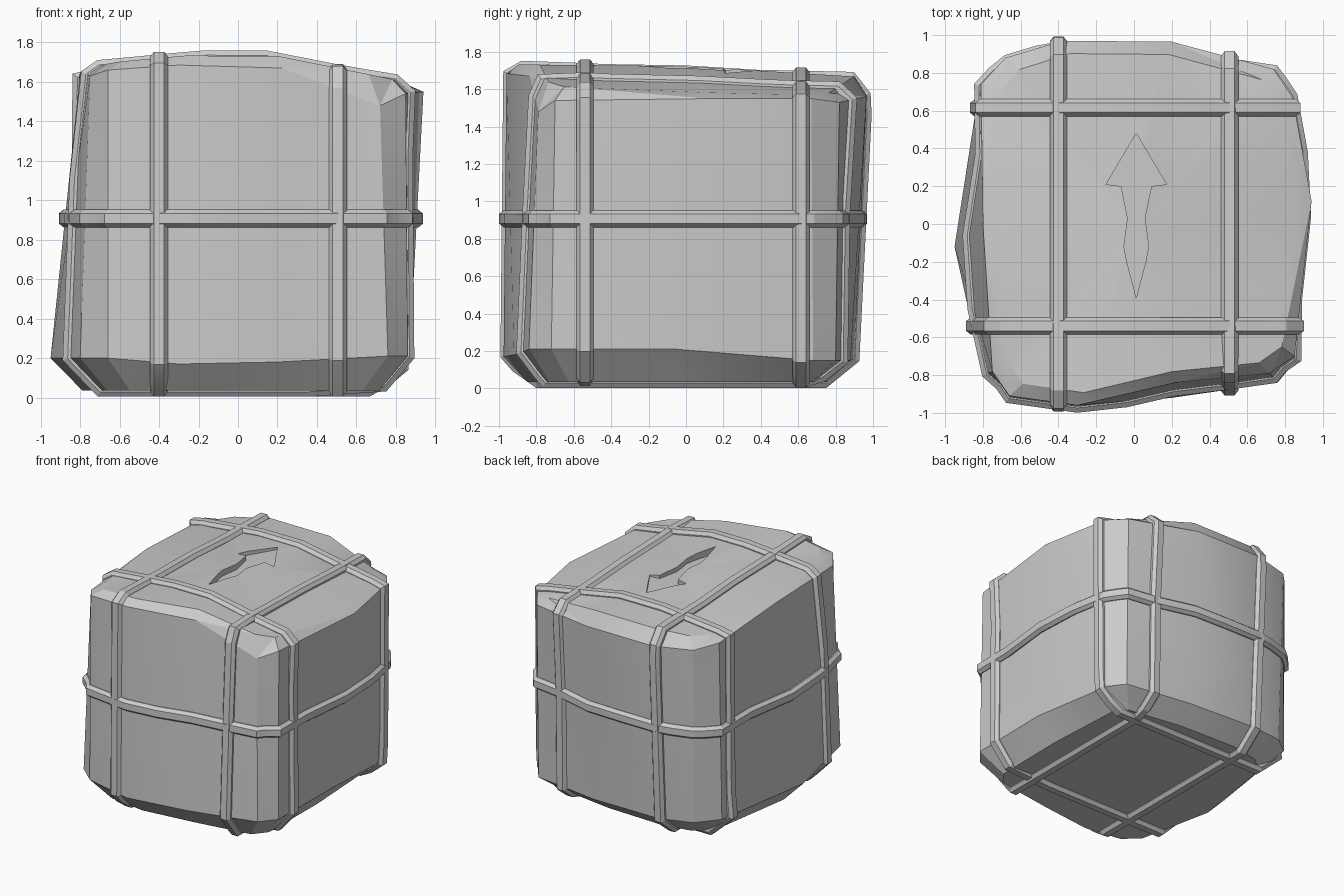
import bpy, bmesh
from mathutils import Vector

old = bpy.data.objects.get("Cube")
if old:
    bpy.data.objects.remove(old, do_unlink=True)

grey = bpy.data.materials.new("stone_grey")
grey.use_nodes = True
grey.diffuse_color = (0.6, 0.6, 0.6, 1)
grey.node_tree.nodes["Principled BSDF"].inputs["Base Color"].default_value = (0.6, 0.6, 0.6, 1)


def make_object(name, bm):
    bmesh.ops.recalc_face_normals(bm, faces=bm.faces)
    mesh = bpy.data.meshes.new(name)
    bm.to_mesh(mesh)
    mesh.materials.append(grey)
    obj = bpy.data.objects.new(name, mesh)
    bpy.context.collection.objects.link(obj)
    return obj


def select_only(obj):
    bpy.ops.object.select_all(action='DESELECT')
    obj.select_set(True)
    bpy.context.view_layer.objects.active = obj


def bridge(bm, a, b):
    n = len(a)
    for i in range(n):
        j = (i + 1) % n
        bm.faces.new((a[i], a[j], b[j], b[i]))


def bottom_point(x, y):
    return x * 0.83, y * (0.84 if y > 0 else 0.87), 0.035


def top_point(x, y):
    x *= 0.92 if x > 0 else 0.89
    y *= 0.93
    z = 1.722 - 0.06 * max(0, y) - 0.012 * min(0, y)
    z -= 0.2 * max(0, x - 0.2) + 0.15 * max(0, -x - 0.4)
    return x, y, z


# Wall outlines, counterclockwise from the front left corner
lower = [(-.66, -.925, .2), (-.3, -.975, .17), (.2, -.92, .18), (.76, -.84, .21),
         (.86, -.72, .21), (.87, -.05, .21), (.83, .68, .15),
         (.74, .8, .15), (.2, .88, .15), (-.38, .9, .16), (-.66, .85, .18),
         (-.82, .72, .2), (-.95, -.12, .2), (-.8, -.8, .2)]
upper = [(-.66, -.91, 1.66), (-.3, -.96, 1.685), (.22, -.84, 1.67), (.72, -.79, 1.48),
         (.85, -.7, 1.54), (.94, .12, 1.55), (.84, .67, 1.55),
         (.74, .82, 1.53), (.2, .965, 1.56), (-.38, .97, 1.56), (-.68, .88, 1.57),
         (-.81, .74, 1.61), (-.8, 0, 1.65), (-.75, -.78, 1.63)]
bottom = [bottom_point(x, y) for x, y, z in lower]
top = [top_point(x, y) for x, y, z in upper]

# Body
body_bm = bmesh.new()
rings = [[body_bm.verts.new(p) for p in ring] for ring in (bottom, lower, upper, top)]
for a, b in zip(rings, rings[1:]):
    bridge(body_bm, a, b)
body_bm.faces.new(rings[0])
crown = body_bm.verts.new((0, 0, 1.723))
for a, b in zip(rings[-1], rings[-1][1:] + rings[-1][:1]):
    body_bm.faces.new((a, b, crown))
bmesh.ops.triangulate(body_bm, faces=body_bm.faces)
body = make_object("body", body_bm)


def section(axis, value):
    """Outline of the body where a plane cuts it, in order round its centre."""
    bm = body_bm.copy()
    normal = Vector([float(k == axis) for k in range(3)])
    cut = bmesh.ops.bisect_plane(bm, geom=bm.verts[:] + bm.edges[:] + bm.faces[:],
                                 plane_co=normal * value, plane_no=normal)
    points = [g.co.copy() for g in cut["geom_cut"] if isinstance(g, bmesh.types.BMVert)]
    bm.free()
    centre = sum(points, Vector()) / len(points)
    u, v = [k for k in range(3) if k != axis]
    points.sort(key=lambda p: Vector((1, 0)).angle_signed(
        Vector((p[u] - centre[u], p[v] - centre[v]))))
    loop = []
    for p in points:
        if not loop or (p - loop[-1]).length > 0.05:
            loop.append(p)
    if (loop[0] - loop[-1]).length < 0.05:
        loop.pop()
    return loop, normal, centre


def strap(name, axis, value):
    loop, normal, centre = section(axis, value)
    n = len(loop)
    bm = bmesh.new()
    # Trapezoid profile: sideways offset and height above the body
    profile = [(-.046, -.03), (-.046, .006), (-.026, .031),
               (.026, .031), (.046, .006), (.046, -.03)]
    rows = []
    for i, p in enumerate(loop):
        sides = []
        for edge in (p - loop[i - 1], loop[(i + 1) % n] - p):
            out = edge.cross(normal).normalized()
            sides.append(out if out.dot(p - centre) > 0 else -out)
        mitre = (sides[0] + sides[1]).normalized()
        mitre /= max(0.7, mitre.dot(sides[0]))
        rows.append([bm.verts.new(p + normal * s + mitre * h) for s, h in profile])
    for i in range(n):
        bridge(bm, rows[i], rows[(i + 1) % n])
    return make_object(name, bm)


# Straps wrapped round the body
parts = [body]
for name, axis, value in (("right_lengthwise_strap", 0, -0.4),
                          ("left_lengthwise_strap", 0, 0.506),
                          ("front_cross_strap", 1, -0.54),
                          ("back_cross_strap", 1, 0.615),
                          ("girdle_strap", 2, 0.907)):
    parts.append(strap(name, axis, value))
body_bm.free()

# Arrow recess cut into the top
half = [(.16, .21), (.08, .2), (.045, .03), (.065, -.12), (.05, -.2)]
outline = [(0, .48)] + half + [(0, -.39)] + [(-x, y) for x, y in reversed(half)]
bm = bmesh.new()
low, high = [[bm.verts.new((x + 0.012, y, z)) for x, y in outline] for z in (1.675, 1.9)]
bridge(bm, low, high)
bm.faces.new(low)
bm.faces.new(high)
cutter = make_object("arrow_cutter", bm)
cutter.hide_render = True
recess = body.modifiers.new("arrow_recess", 'BOOLEAN')
recess.operation = 'DIFFERENCE'
recess.solver = 'EXACT'
recess.object = cutter
select_only(body)
bpy.ops.object.modifier_apply(modifier=recess.name)
bpy.data.objects.remove(cutter, do_unlink=True)

# Soft walls with crisp edges
for obj in parts:
    select_only(obj)
    bpy.ops.object.shade_smooth_by_angle(angle=0.35)
